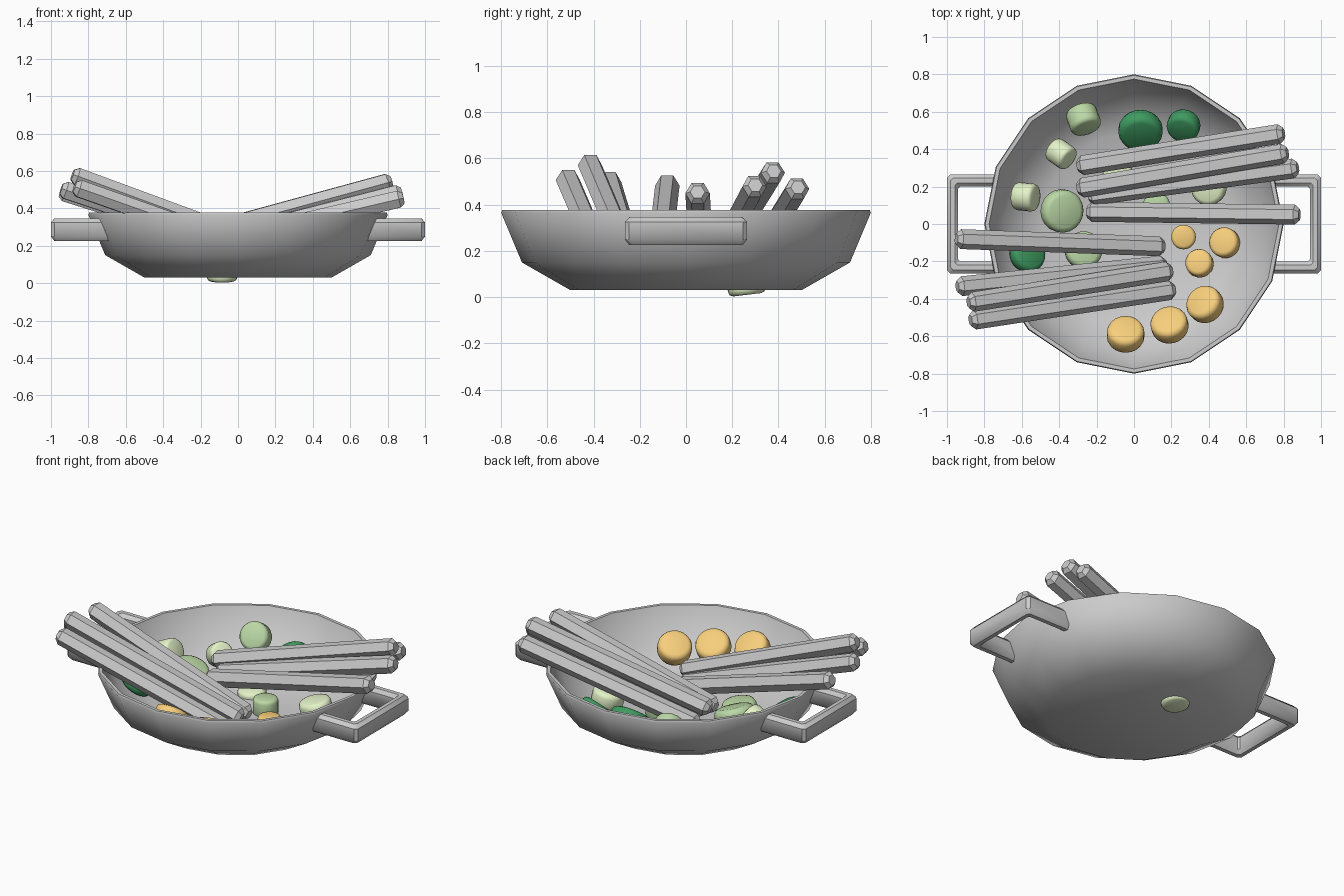
import bpy, bmesh, math
from mathutils import Vector

if "Cube" in bpy.data.objects:
    bpy.data.objects.remove(bpy.data.objects["Cube"])


def finish(name, bm, color=None, smooth=None):
    bmesh.ops.remove_doubles(bm, verts=bm.verts, dist=1e-5)
    bmesh.ops.recalc_face_normals(bm, faces=bm.faces)
    me = bpy.data.meshes.new(name)
    bm.to_mesh(me)
    bm.free()
    ob = bpy.data.objects.new(name, me)
    bpy.context.collection.objects.link(ob)
    if color:
        me.materials.append(color)
    if smooth:
        bpy.ops.object.select_all(action='DESELECT')
        ob.select_set(True)
        bpy.context.view_layer.objects.active = ob
        bpy.ops.object.shade_smooth_by_angle(angle=math.radians(smooth))
    return ob


def lathe(name, profile, sides, color=None, smooth=None):
    """Revolve (radius, z) points round z; zero radius closes the end."""
    bm = bmesh.new()
    rings = []
    for r, z in profile:
        if r == 0:
            rings.append([bm.verts.new((0, 0, z))] * sides)
        else:
            rings.append([bm.verts.new((r * math.cos(a), r * math.sin(a), z))
                          for a in (2 * math.pi * i / sides for i in range(sides))])
    for a, b in zip(rings, rings[1:]):
        for i in range(sides):
            j = (i + 1) % sides
            loop = list(dict.fromkeys((a[i], a[j], b[j], b[i])))
            bm.faces.new(loop)
    return finish(name, bm, color, smooth)


def mat(name, rgb):
    m = bpy.data.materials.new(name)
    m.diffuse_color = (*rgb, 1)
    m.use_nodes = True
    m.node_tree.nodes["Principled BSDF"].inputs["Base Color"].default_value = m.diffuse_color
    return m


# Bowl: outside wall, rim, inside wall
lathe("bowl", [(0, .03), (.5, .03), (.71, .15), (.8, .365), (.795, .378), (.775, .378),
               (.69, .17), (.49, .06), (0, .06)], 16, smooth=50)

# Side handles: squared loops with a chamfered upright section
outer = [(.735, .265), (.982, .265), (1, .247)]
inner = [(.735, .2), (.93, .2), (.94, .19)]
outer += [(x, -y) for x, y in reversed(outer)]
inner += [(x, -y) for x, y in reversed(inner)]
section = [(0, .25), (0, .325), (.3, .346), (.7, .346), (1, .325), (1, .25), (.7, .226), (.3, .226)]
for name, s in (("right_handle", 1), ("left_handle", -1)):
    bm = bmesh.new()
    rings = []
    for k, (o, i) in enumerate(zip(outer, inner)):
        ring = []
        for t, z in section:
            x, y = Vector(o).lerp(Vector(i), t)
            if k in (0, 5):
                x -= (.35 - z) * .4
            ring.append(bm.verts.new((s * x, s * y, z)))
        rings.append(ring)
    for a, b in zip(rings, rings[1:]):
        for i in range(8):
            j = (i + 1) % 8
            bm.faces.new((a[i], a[j], b[j], b[i]))
    bm.faces.new(rings[0])
    bm.faces.new(rings[-1])
    finish(name, bm, smooth=40)

# Hexagonal sticks leaning on the rim: lower end, upper end
sticks = [
    ((-.30, .31, .19), (.80, .485, .475)),
    ((-.30, .19, .24), (.82, .38, .545)),
    ((-.24, .15, .20), (.875, .30, .485)),
    ((-.25, .065, .19), (.885, .05, .455)),
    ((.16, -.12, .14), (-.95, -.08, .49)),
    ((.17, -.22, .13), (-.945, -.335, .505)),
    ((.20, -.25, .18), (-.885, -.42, .58)),
    ((.215, -.35, .13), (-.875, -.515, .515)),
]
R = .053
for n, (a, b) in enumerate(sticks, 1):
    a, b = Vector(a), Vector(b)
    L = (b - a).length
    ob = lathe(f"stick_{n}", [(0, 0), (.032, 0), (R, .025), (R, L - .025), (.032, L), (0, L)], 6)
    ob.location = a
    ob.rotation_mode = 'QUATERNION'
    ob.rotation_quaternion = (b - a).to_track_quat('Z', 'Y')

# Vegetable pieces: centre, radius, thickness, axis
orange = mat("orange", (.93, .62, .2))
pale = mat("pale_green", (.78, .9, .58))
mid = mat("mid_green", (.5, .69, .38))
dark = mat("dark_green", (.05, .33, .12))
pieces = [
    ("carrot", orange, [
        ((.265, -.07, .10), .066, .09, (0, 0, 1)),
        ((.485, -.10, .11), .08, .09, (-.25, .15, 1)),
        ((.35, -.21, .10), .073, .09, (-.15, .2, 1)),
        ((.38, -.43, .20), .098, .10, (-.5, .5, 1)),
        ((.19, -.54, .22), .10, .10, (-.2, .7, 1)),
        ((-.045, -.59, .25), .10, .10, (0, .8, 1))]),
    ("leaf_slice", dark, [
        ((.035, .50, .20), .118, .10, (0, -.8, 1)),
        ((.265, .525, .21), .088, .09, (-.3, -.8, 1)),
        ((-.57, -.16, .17), .10, .08, (.6, .2, 1))]),
    ("cucumber", mid, [
        ((-.27, .56, .25), .085, .12, (.35, -1, .6)),
        ((-.385, .07, .18), .115, .10, (.35, -.1, 1)),
        ((-.27, -.14, .11), .10, .09, (.1, .1, 1)),
        ((.12, .10, .10), .072, .11, (0, 0, 1))]),
    ("celery", pale, [
        ((-.39, .375, .18), .068, .12, (.7, -.5, .5)),
        ((-.58, .145, .23), .075, .12, (1, -.1, .5)),
        ((.40, .195, .13), .093, .10, (-.2, -.1, 1)),
        ((-.085, .26, .055), .082, .09, (0, -.12, 1))]),
]
for name, color, items in pieces:
    for n, (loc, r, h, axis) in enumerate(items, 1):
        c, e = h / 2, r * .13
        ob = lathe(f"{name}_{n}", [(0, -c), (r - 2 * e, -c), (r - .6 * e, -c + .6 * e), (r, -c + 2 * e),
                                   (r, c - 2 * e), (r - .6 * e, c - .6 * e), (r - 2 * e, c), (0, c)],
                   20, color, 50)
        ob.location = loc
        ob.rotation_mode = 'QUATERNION'
        ob.rotation_quaternion = Vector(axis).to_track_quat('Z', 'Y')
